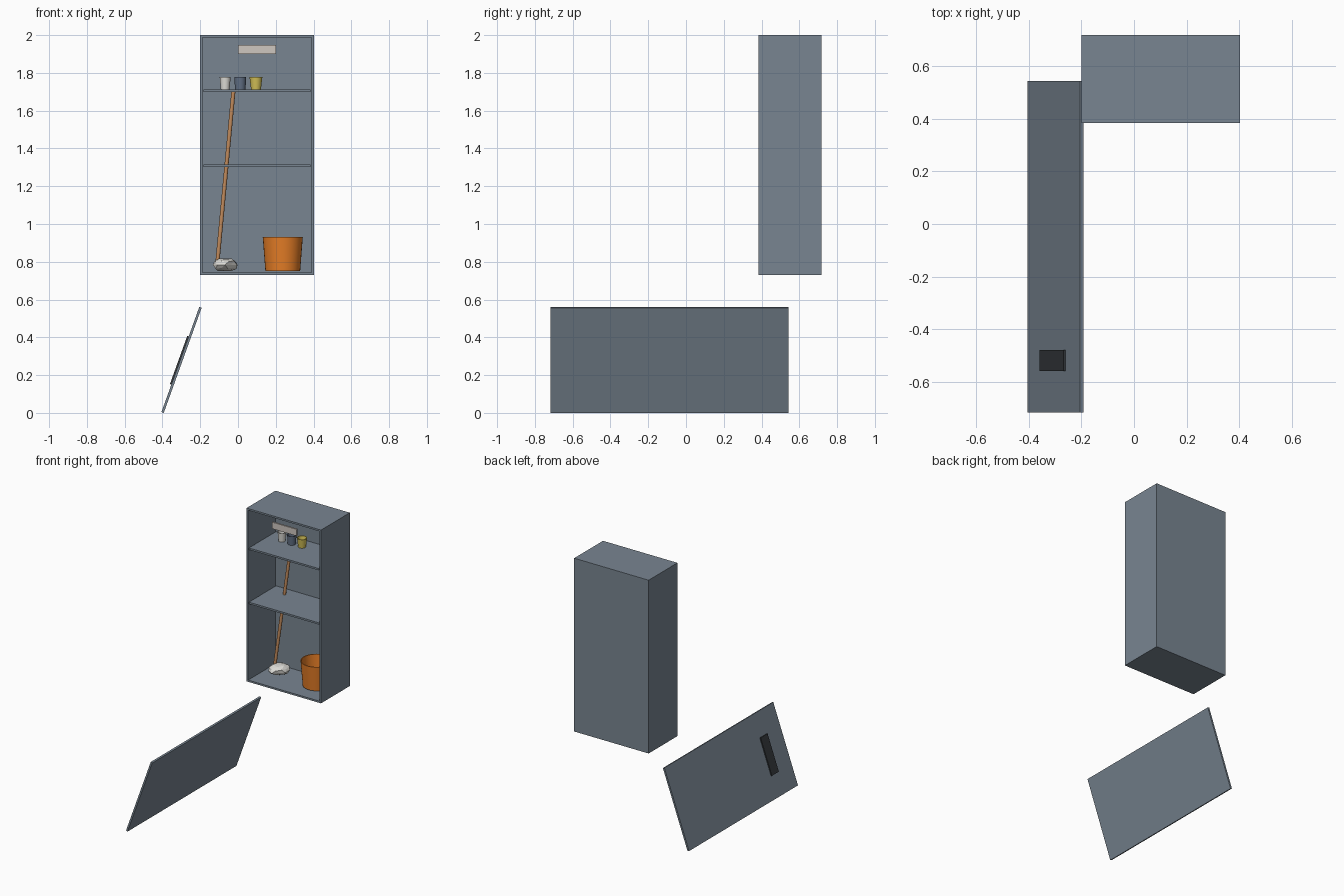
import bpy, bmesh, math, random
from mathutils import Vector, Matrix

if "Cube" in bpy.data.objects:
    bpy.data.objects.remove(bpy.data.objects["Cube"], do_unlink=True)


def material(name, r, g, b):
    m = bpy.data.materials.new(name)
    m.use_nodes = True
    m.diffuse_color = (r, g, b, 1)
    m.node_tree.nodes["Principled BSDF"].inputs["Base Color"].default_value = (r, g, b, 1)
    return m


slate = material("slate_grey", 0.19, 0.235, 0.285)
black = material("charcoal", 0.035, 0.04, 0.045)
wood = material("wood", 0.50, 0.24, 0.10)
orange = material("orange", 0.80, 0.21, 0.02)
white = material("off_white", 0.75, 0.74, 0.70)
blue = material("slate_blue", 0.12, 0.16, 0.23)
yellow = material("mustard", 0.68, 0.55, 0.10)
beige = material("pale_beige", 0.62, 0.57, 0.53)


def finish(name, bm, mat, smooth=False):
    bmesh.ops.recalc_face_normals(bm, faces=bm.faces)
    me = bpy.data.meshes.new(name)
    bm.to_mesh(me)
    bm.free()
    ob = bpy.data.objects.new(name, me)
    bpy.context.collection.objects.link(ob)
    me.materials.append(mat)
    if smooth:
        bpy.ops.object.select_all(action="DESELECT")
        ob.select_set(True)
        bpy.context.view_layer.objects.active = ob
        bpy.ops.object.shade_smooth_by_angle(angle=math.radians(40))
    return ob


def box(name, lo, hi, mat):
    lo, hi = Vector(lo), Vector(hi)
    bm = bmesh.new()
    bmesh.ops.create_cube(bm, size=1)
    bmesh.ops.scale(bm, vec=hi - lo, verts=bm.verts)
    bmesh.ops.translate(bm, vec=(lo + hi) / 2, verts=bm.verts)
    return finish(name, bm, mat)


def vessel(name, loc, r_low, r_top, height, wall, mat, sides=32):
    """Open tapered container turned from a short profile."""
    profile = [(0, 0), (r_low, 0), (r_top, height), (r_top - wall, height),
               (r_low - wall, wall), (0, wall)]
    bm = bmesh.new()
    pts = [bm.verts.new((r, 0, z)) for r, z in profile]
    edges = [bm.edges.new(pair) for pair in zip(pts, pts[1:])]
    bmesh.ops.spin(bm, geom=pts + edges, cent=(0, 0, 0), axis=(0, 0, 1),
                   angle=math.tau, steps=sides)
    bmesh.ops.remove_doubles(bm, verts=bm.verts, dist=0.0001)
    bmesh.ops.translate(bm, vec=loc, verts=bm.verts)
    return finish(name, bm, mat, True)


# Cabinet: solid block with the front face inset and pushed back
X0, X1, Y0, Y1, Z0, Z1, WALL = -0.2, 0.403, 0.385, 0.718, 0.731, 2.0, 0.018
cabinet = box("cabinet", (X0, Y0, Z0), (X1, Y1, Z1), slate)
bm = bmesh.new()
bm.from_mesh(cabinet.data)
front = [f for f in bm.faces if f.normal.y < -0.9]
bmesh.ops.inset_region(bm, faces=front, thickness=WALL)
hollow = bmesh.ops.extrude_face_region(bm, geom=front)["geom"]
bmesh.ops.delete(bm, geom=front, context="FACES")
bmesh.ops.translate(bm, vec=(0, Y1 - Y0 - WALL, 0),
                    verts=[v for v in hollow if isinstance(v, bmesh.types.BMVert)])
bmesh.ops.recalc_face_normals(bm, faces=bm.faces)
bm.to_mesh(cabinet.data)
bm.free()

# Shelves
for name, top in (("upper_shelf", 1.712), ("middle_shelf", 1.315)):
    box(name, (X0 + WALL, Y0 + 0.002, top - 0.013), (X1 - WALL, Y1 - WALL, top), slate)

# Detached door leaning over, with its grip plate on the upper side
TILT = Matrix.Translation((-0.393, 0, 0)) @ Matrix.Rotation(math.radians(19.8), 4, "Y")
door = box("door", (-0.013, -0.717, 0), (0, 0.543, 0.591), slate)
grip = box("door_grip", (-0.021, -0.56, 0.155), (-0.013, -0.48, 0.425), black)
for ob in (door, grip):
    ob.data.transform(TILT)

# Hanging sign plate
box("sign_plate", (0, 0.392, 1.9), (0.2, 0.404, 1.948), beige)

# Bucket and cups
vessel("bucket", (0.237, 0.57, 0.75), 0.092, 0.106, 0.18, 0.006, orange)
for name, x, low, top, mat in (("white_cup", -0.068, 0.023, 0.029, white),
                               ("blue_cup", 0.012, 0.028, 0.031, blue),
                               ("yellow_cup", 0.095, 0.026, 0.034, yellow)):
    vessel(name, (x, 0.605, 1.712), low, top, 0.066, 0.004, mat, 24)

# Mop stick
low, high = Vector((-0.11, 0.58, 0.785)), Vector((-0.024, 0.655, 1.705))
axis = high - low
bm = bmesh.new()
bmesh.ops.create_cone(bm, cap_ends=True, segments=12, radius1=0.011, radius2=0.011,
                      depth=axis.length)
bmesh.ops.transform(bm, verts=bm.verts, matrix=Matrix.Translation((low + high) / 2)
                    @ axis.to_track_quat("Z", "Y").to_matrix().to_4x4())
finish("mop_stick", bm, wood, True)

# Mop head: crumpled, flattened ball
random.seed(4)
bm = bmesh.new()
bmesh.ops.create_icosphere(bm, subdivisions=2, radius=1)
for v in bm.verts:
    v.co *= random.uniform(0.82, 1.08)
    v.co = Vector((-0.07 + v.co.x * 0.068, 0.578 + v.co.y * 0.085,
                   max(0.75, 0.783 + v.co.z * 0.038)))
finish("mop_head", bm, white)
